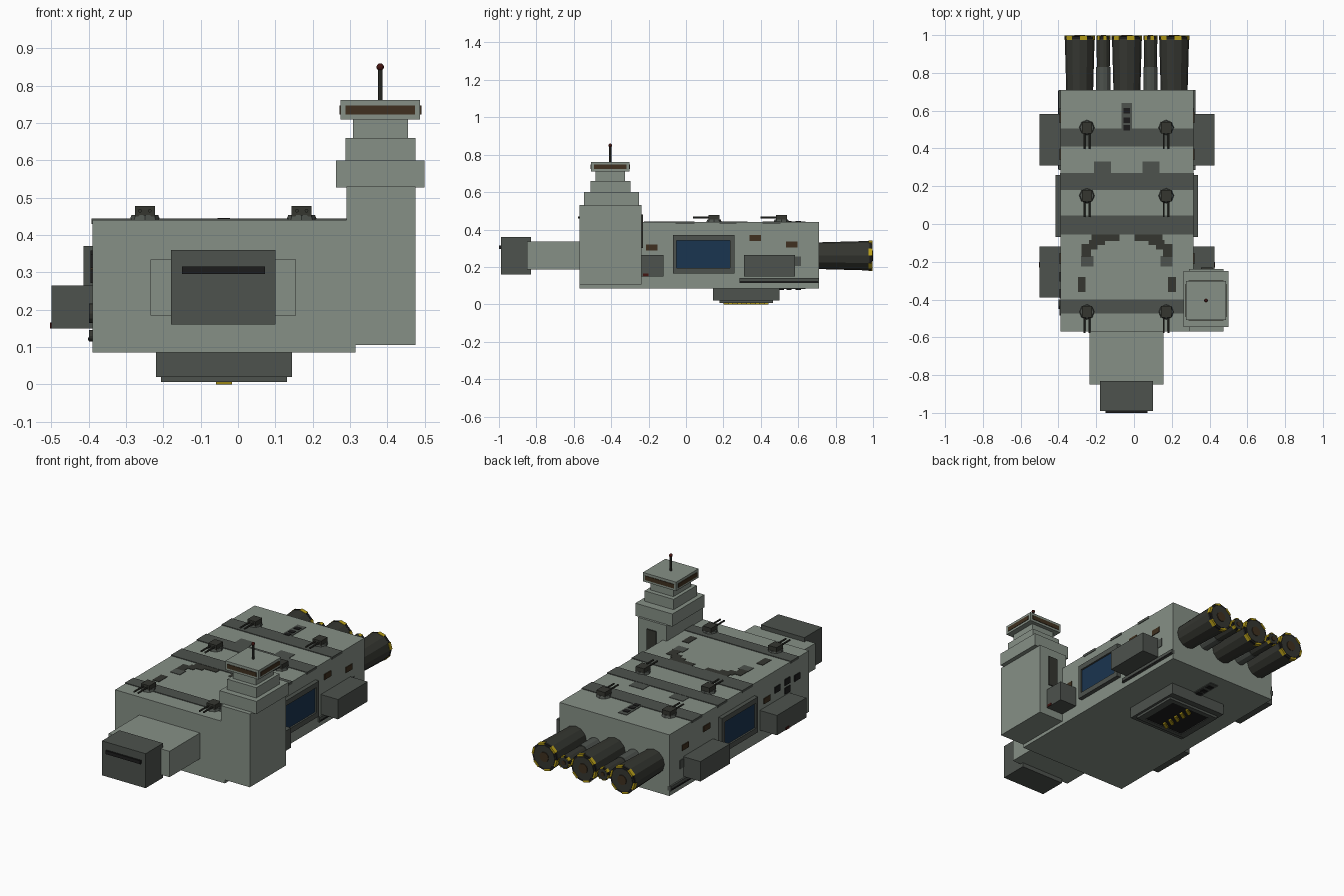
import bpy, math
from mathutils import Vector, Matrix

CX = -0.0375  # hull centre line


def mat(name, r, g, b):
    m = bpy.data.materials.new(name)
    m.diffuse_color = (r, g, b, 1)
    return m


HULL = mat("hull_green_grey", 0.24, 0.28, 0.24)
DARK = mat("dark_grey", 0.075, 0.085, 0.075)
ENG = mat("engine_grey", 0.035, 0.037, 0.03)
BLACK = mat("black", 0.012, 0.012, 0.012)
BROWN = mat("brown_glass", 0.05, 0.03, 0.014)
BLUE = mat("blue_field", 0.01, 0.035, 0.08)
YELLOW = mat("hazard_yellow", 0.5, 0.36, 0.01)
RED = mat("dark_red", 0.06, 0.008, 0.006)


def box(name, m, x0, x1, y0, y1, z0, z1):
    bpy.ops.mesh.primitive_cube_add(size=1, location=((x0+x1)/2, (y0+y1)/2, (z0+z1)/2))
    o = bpy.context.object
    o.data.transform(Matrix.Diagonal((x1-x0, y1-y0, z1-z0, 1)))
    o.name = name
    o.data.materials.append(m)
    return o


def rod(name, m, a, b, r1, r2=None, n=12):
    a, b = Vector(a), Vector(b)
    d = b - a
    bpy.ops.mesh.primitive_cone_add(vertices=n, radius1=r1, radius2=r1 if r2 is None else r2,
                                    depth=d.length, location=(a+b)/2)
    o = bpy.context.object
    o.data.transform(d.to_track_quat('Z', 'Y').to_matrix().to_4x4())
    o.name = name
    o.data.materials.append(m)
    return o


def side(name, m, s, inner, outer, y0, y1, z0, z1):
    """Box on the hull flank; inner/outer are distances from the centre line."""
    a, b = sorted((CX + s*inner, CX + s*outer))
    return box(name, m, a, b, y0, y1, z0, z1)


# Hull, neck and bow block
box("hull", HULL, -0.39, 0.315, -0.57, 0.71, 0.085, 0.44)
box("neck", HULL, -0.235, 0.155, -0.85, -0.56, 0.185, 0.335)
box("bow_block", DARK, -0.18, 0.10, -0.99, -0.83, 0.16, 0.36)
box("bow_slot", BLACK, -0.15, 0.072, -1.0, -0.985, 0.295, 0.315)

# Top bands
for y0, y1 in ((0.41, 0.505), (0.18, 0.27), (-0.055, 0.045), (-0.475, -0.4)):
    box("deck_band", DARK, -0.393, 0.318, y0, y1, 0.43, 0.444)

# Vent strips with three openings, on deck and belly
for z0, z1, z2, z3 in ((0.435, 0.443, 0.435, 0.446), (0.081, 0.09, 0.077, 0.09)):
    box("vent_plate", DARK, -0.066, -0.011, 0.48, 0.64, z0, z1)
    for y in (0.51, 0.55, 0.60):
        box("vent_opening", BLACK, -0.055, -0.022, y-0.014, y+0.014, z2, z3)

# Mirrored deck plates, stepped around the forward deck
for s in (-1, 1):
    for m, i, o, y0, y1 in ((DARK, 0.083, 0.173, 0.27, 0.33), (ENG, 0.04, 0.188, -0.09, -0.055),
                            (ENG, 0.115, 0.20, -0.112, -0.085), (ENG, 0.155, 0.24, -0.135, -0.105),
                            (ENG, 0.19, 0.24, -0.175, -0.13), (DARK, 0.178, 0.242, -0.225, -0.17),
                            (ENG, 0.218, 0.26, -0.36, -0.28)):
        side("deck_plate", m, s, i, o, y0, y1, 0.435, 0.4425)

# Twin-barrel turrets
for x in (CX - 0.212, CX + 0.208):
    for y in (0.51, 0.15, -0.465):
        rod("turret_base", DARK, (x, y, 0.44), (x, y, 0.453), 0.041, 0.036, 8)
        box("turret_house", ENG, x-0.027, x+0.027, y-0.03, y+0.03, 0.45, 0.478)
        for d in (-0.013, 0.013):
            rod("turret_barrel", ENG, (x+d, y-0.02, 0.465), (x+d, y-0.113, 0.465), 0.005, n=8)

# Flanks: hangar, sponsons, strips, lit windows
for s in (-1, 1):
    f = 0.352
    for y0, y1, z0, z1 in ((-0.07, 0.26, 0.34, 0.37), (-0.07, 0.26, 0.165, 0.195),
                           (-0.07, -0.05, 0.195, 0.34), (0.235, 0.26, 0.195, 0.34)):
        side("hangar_frame", DARK, s, f-0.01, f+0.025, y0, y1, z0, z1)
    side("hangar_field", BLUE, s, f-0.01, f+0.015, -0.055, 0.24, 0.19, 0.345)
    side("rear_sponson", DARK, s, f-0.01, 0.4625, 0.31, 0.582, 0.15, 0.265)
    side("forward_sponson", DARK, s, f-0.01, 0.4625, -0.39, -0.12, 0.15, 0.265)
    side("sponson_light", RED, s, 0.45, 0.4655, -0.23, -0.2, 0.15, 0.165)
    side("lower_strip", DARK, s, f-0.01, f+0.01, 0.285, 0.71, 0.115, 0.142)
    side("lower_strip_gap", BLACK, s, f-0.01, f+0.012, 0.29, 0.705, 0.117, 0.125)
    side("flank_panel", DARK, s, f-0.01, f+0.004, 0.57, 0.615, 0.205, 0.255)
    for y, z in ((-0.183, 0.305), (0.37, 0.355), (0.565, 0.32)):
        side("flank_window", BROWN, s, f-0.01, f+0.005, y-0.03, y+0.03, z-0.016, z+0.016)
for y, z in ((-0.28, 0.33), (-0.37, 0.34), (-0.37, 0.29), (-0.46, 0.33)):
    side("port_window", BLACK, -1, 0.342, 0.357, y-0.025, y+0.025, z-0.018, z+0.018)
for z, r in ((0.19, 0.026), (0.13, 0.015)):
    rod("port_fitting", ENG, (-0.38, -0.425, z), (-0.399, -0.425, z), r)

# Command tower
box("tower", HULL, 0.29, 0.475, -0.57, -0.237, 0.105, 0.53)
box("tower_collar", HULL, 0.263, 0.5, -0.545, -0.25, 0.527, 0.60)
box("tower_step", HULL, 0.288, 0.475, -0.51, -0.298, 0.60, 0.66)
box("tower_neck", HULL, 0.308, 0.456, -0.485, -0.325, 0.66, 0.712)
box("bridge", HULL, 0.275, 0.488, -0.508, -0.302, 0.71, 0.762)
box("bridge_window_fore_aft", BROWN, 0.288, 0.474, -0.511, -0.299, 0.723, 0.747)
box("bridge_window_sides", BROWN, 0.272, 0.491, -0.492, -0.318, 0.723, 0.747)
box("tower_door", ENG, 0.355, 0.415, -0.25, -0.231, 0.30, 0.48)
rod("antenna", ENG, (0.381, -0.405, 0.76), (0.381, -0.405, 0.85), 0.006, n=8)
bpy.ops.mesh.primitive_uv_sphere_add(segments=12, ring_count=8, radius=0.01, location=(0.381, -0.405, 0.85))
bpy.context.object.name = "antenna_tip"
bpy.context.object.data.materials.append(RED)


# Engines: flared bells with hazard marks on the rim
def engine(x, r, z=0.26):
    rod("engine_bell", ENG, (x, 0.70, z), (x, 0.985, z), r*0.9, r)
    rod("engine_rim", BLACK, (x, 0.98, z), (x, 0.993, z), r*1.01)
    rod("engine_face", ENG, (x, 0.98, z), (x, 0.996, z), r*0.85)
    rod("engine_core", BROWN, (x, 0.98, z), (x, 1.0, z), r*0.36)
    for i in range(6):
        o = box("rim_mark", YELLOW, -r*0.25, r*0.25, -0.011, 0.011, r*0.86, r*0.995)
        c = o.location.copy()
        R = Matrix.Rotation(math.radians(60*i + 15), 4, 'Y')
        o.matrix_world = Matrix.Translation((x, 0.986, z)) @ R @ Matrix.Translation(c)


for dx in (-0.25, 0, 0.25):
    engine(CX + dx, 0.079)
for dx in (-0.125, 0.125):
    engine(CX + dx, 0.036)
    rod("small_engine_sleeve", DARK, (CX+dx, 0.70, 0.26), (CX+dx, 0.83, 0.26), 0.038)

# Belly bay with raised frame and striped hatch
box("belly_bay", DARK, -0.22, 0.145, 0.145, 0.50, 0.02, 0.09)
for x0, x1, y0, y1 in ((-0.206, 0.131, 0.18, 0.205), (-0.206, 0.131, 0.44, 0.465),
                       (-0.206, -0.166, 0.205, 0.44), (0.091, 0.131, 0.205, 0.44)):
    box("belly_frame", DARK, x0, x1, y0, y1, 0.006, 0.022)
box("belly_hatch", BLACK, -0.17, 0.095, 0.2, 0.445, 0.01, 0.022)
for i in range(5):
    y = 0.225 + 0.048*i
    o = box("hatch_stripe", YELLOW, CX-0.022, CX+0.022, y-0.011, y+0.011, 0.0, 0.012)
    for v in o.data.vertices:
        v.co.y += v.co.x * 0.6
